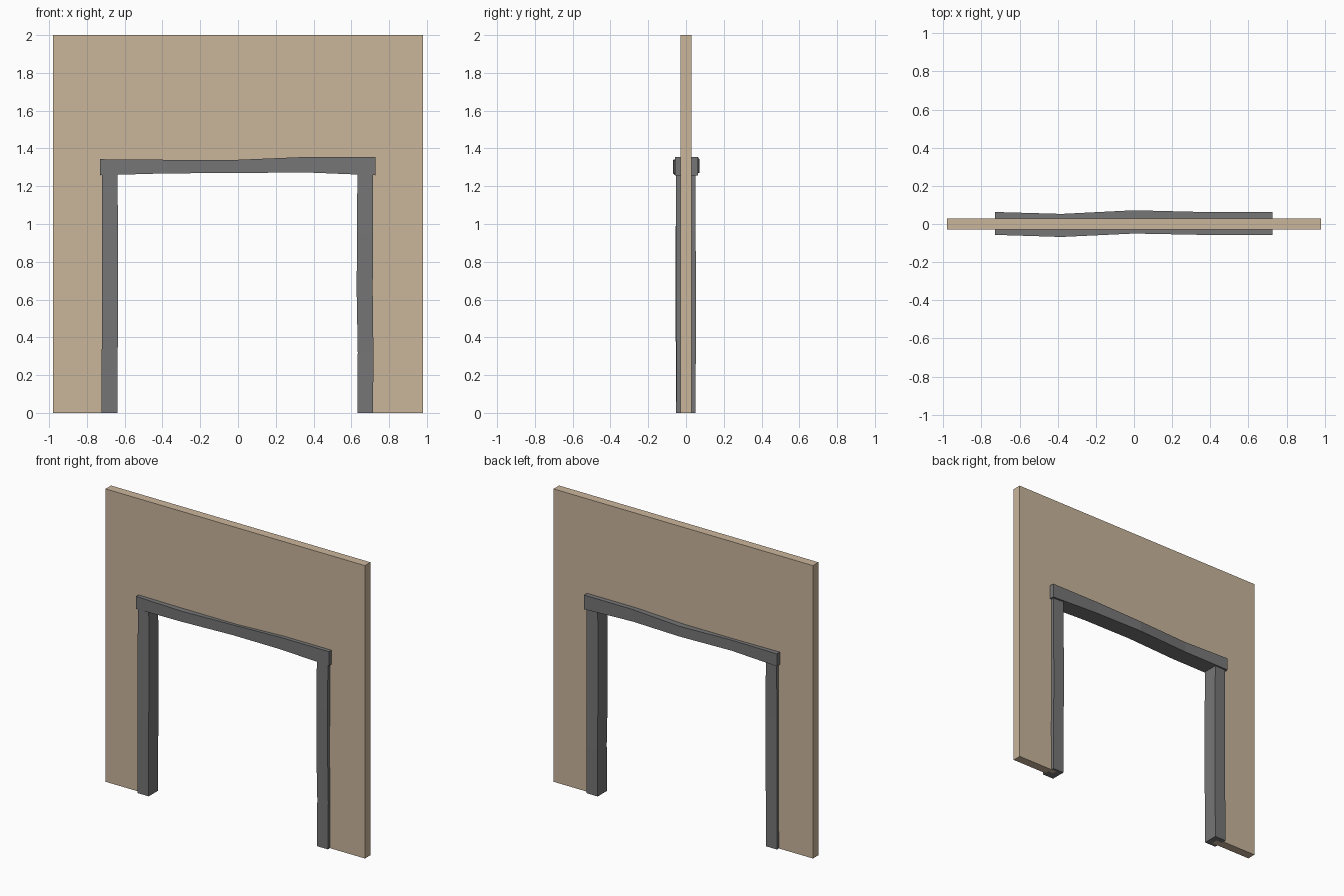
import bpy, bmesh

if "Cube" in bpy.data.objects:
    bpy.data.objects.remove(bpy.data.objects["Cube"])


def material(name, color):
    m = bpy.data.materials.new(name)
    m.diffuse_color = (*color, 1)
    m.use_nodes = True
    m.node_tree.nodes["Principled BSDF"].inputs["Base Color"].default_value = m.diffuse_color
    return m


plaster = material("tan plaster", (0.59, 0.465, 0.33))
timber = material("dark grey timber", (0.18, 0.18, 0.18))


def finish(name, bm, mat):
    bmesh.ops.recalc_face_normals(bm, faces=bm.faces)
    mesh = bpy.data.meshes.new(name)
    bm.to_mesh(mesh)
    bm.free()
    mesh.materials.append(mat)
    ob = bpy.data.objects.new(name, mesh)
    bpy.context.collection.objects.link(ob)


def loft(name, rings, mat):
    """Four-sided bar skinned through a list of quad rings, capped at both ends."""
    bm = bmesh.new()
    rings = [[bm.verts.new(p) for p in r] for r in rings]
    for a, b in zip(rings, rings[1:]):
        for i in range(4):
            j = (i + 1) % 4
            bm.faces.new((a[i], a[j], b[j], b[i]))
    bm.faces.new(rings[0])
    bm.faces.new(rings[-1])
    finish(name, bm, mat)


# Wall: doorway outline extruded through its thickness
W, O, T = 0.98, 0.677, 0.03
outline = [(-W, 0), (-O, 0), (-O, 1.3), (O, 1.3), (O, 0), (W, 0), (W, 2), (-W, 2)]
bm = bmesh.new()
face = bm.faces.new([bm.verts.new((x, -T, z)) for x, z in outline])
ext = bmesh.ops.extrude_face_region(bm, geom=[face])
bmesh.ops.translate(bm, vec=(0, 2 * T, 0),
                    verts=[v for v in ext["geom"] if isinstance(v, bmesh.types.BMVert)])
finish("wall", bm, plaster)

# Posts: slightly warped timbers, each section is z, x0, x1, y0, y1
posts = {
    "left_post": [(0, -0.722, -0.638, -0.052, 0.05), (0.5, -0.721, -0.636, -0.055, 0.048),
                  (0.9, -0.72, -0.635, -0.055, 0.048), (1.27, -0.72, -0.638, -0.052, 0.05)],
    "right_post": [(0, 0.632, 0.715, -0.052, 0.05), (0.32, 0.634, 0.717, -0.05, 0.052),
                   (0.65, 0.628, 0.713, -0.052, 0.053), (0.95, 0.63, 0.715, -0.054, 0.051),
                   (1.27, 0.632, 0.715, -0.052, 0.05)],
}
for name, sections in posts.items():
    loft(name, [[(x0, y0, z), (x1, y0, z), (x1, y1, z), (x0, y1, z)]
                for z, x0, x1, y0, y1 in sections], timber)

# Lintel: wavy beam, each section is x, y0, y1, z0, z1
beam = [(-0.73, -0.057, 0.063, 1.258, 1.343), (-0.38, -0.068, 0.053, 1.268, 1.34),
        (0, -0.05, 0.072, 1.27, 1.34), (0.36, -0.057, 0.063, 1.273, 1.355),
        (0.727, -0.057, 0.063, 1.258, 1.355)]
loft("lintel", [[(x, y0, z0), (x, y1, z0), (x, y1, z1), (x, y0, z1)]
                for x, y0, y1, z0, z1 in beam], timber)
